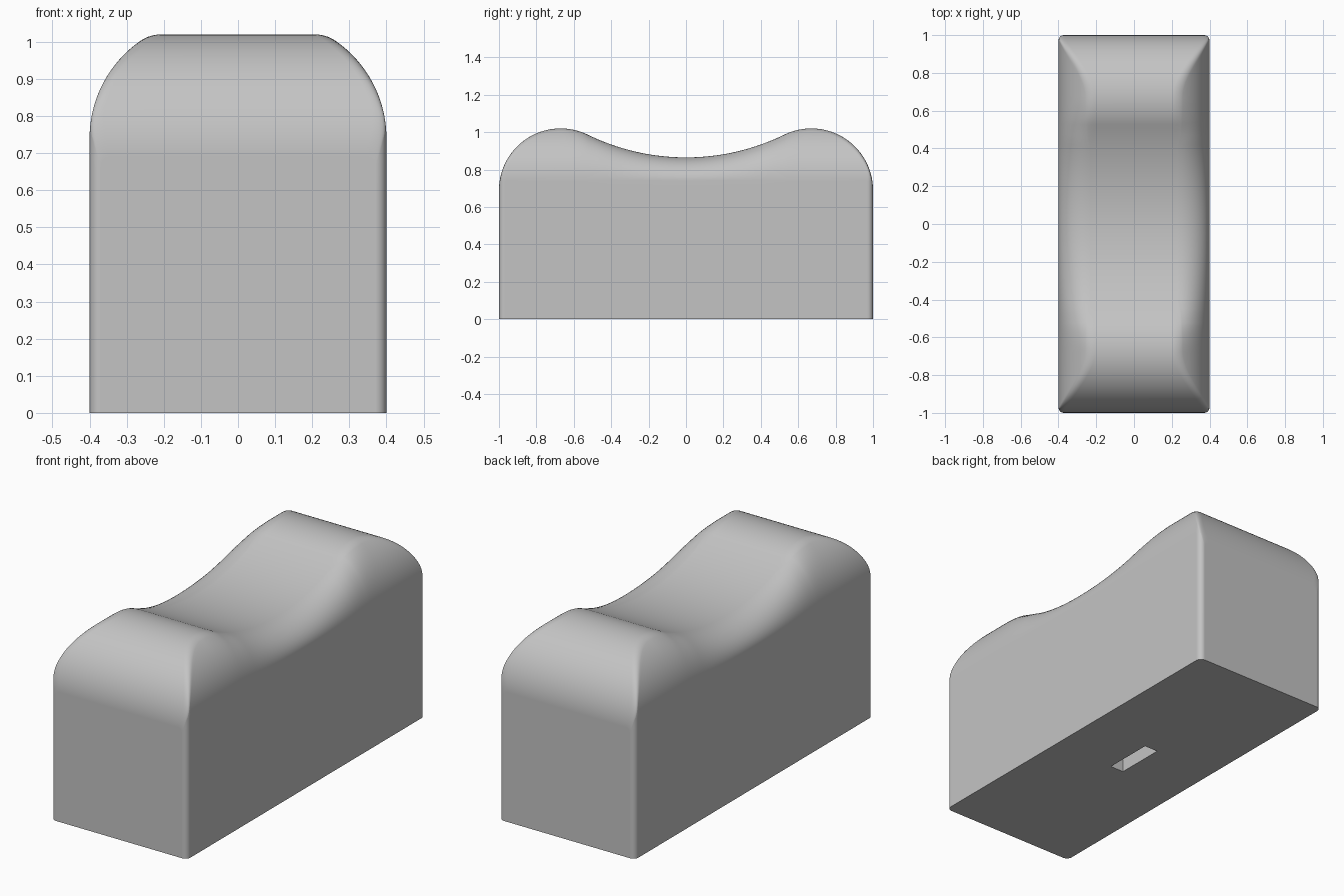
import bpy, bmesh, math

cube = bpy.data.objects.get("Cube")
if cube:
    bpy.data.objects.remove(cube, do_unlink=True)

HALF_W, SHOULDER, SIDE_R = 0.4, 0.74, 0.32     # block half width, start and radius of side rounding
END_R, END_Y, END_Z = 0.33, 0.67, 0.69         # crest circle
DIP_R, DIP_Z = 1.196, 0.865                    # saddle circle
JOIN_Y = 0.525                                 # where crest meets saddle
SOFT = 0.03                                    # corner softening
ARC_N, SOFT_N = 16, 6

grey = bpy.data.materials.new("plain grey")
grey.use_nodes = True
grey.diffuse_color = (0.55, 0.55, 0.55, 1)
grey.node_tree.nodes["Principled BSDF"].inputs["Base Color"].default_value = grey.diffuse_color


def top_profile():
    """Centre line of the top for y >= 0, as (y, z)."""
    pts = [(JOIN_Y * i / 20, DIP_Z + DIP_R - math.sqrt(DIP_R**2 - (JOIN_Y * i / 20)**2))
           for i in range(20)]
    start = math.acos((JOIN_Y - END_Y) / END_R)
    for i in range(47):
        a = start * (1 - i / 46)
        pts.append((END_Y + END_R * math.cos(a), END_Z + END_R * math.sin(a)))
    return pts


def half_section(y, top):
    """Right half outline from the base up to the top centre, as (x, z)."""
    y = abs(y)
    w = HALF_W
    if y > 1 - SOFT:
        w += math.sqrt(max(0, SOFT**2 - (y - 1 + SOFT)**2)) - SOFT
    h = max(0, top - SHOULDER)
    sharp = math.asin(min(1, h / SIDE_R))
    full, inset = sharp, SIDE_R * (1 - math.cos(sharp))
    if y < END_Y:
        # the rounding turns fully tangent towards the middle of the saddle
        crest = math.asin((END_Z + END_R - SHOULDER) / SIDE_R)
        t = min(1, max(0, (y - 0.42) / (END_Y - 0.42)))
        t = t * t * (3 - 2 * t)
        full = math.pi / 2 + (crest - math.pi / 2) * t
        inset = SIDE_R * (1 - math.cos(crest))

    def side_x(z):
        if h < 1e-5 or z <= SHOULDER:
            return w
        a = math.asin(min(1, (z - SHOULDER) / h * math.sin(full)))
        return w - inset * (1 - math.cos(a)) / (1 - math.cos(full))

    # side wall and rounded shoulder
    end_z = top - SOFT * math.cos(full)
    base_z = min(SHOULDER, end_z)
    rise = max(0, end_z - SHOULDER)
    end_a = math.asin(min(1, rise / h * math.sin(full))) if h > 1e-5 else 0
    pts = [(w, 0), (w, base_z * 0.9)]
    for i in range(ARC_N + 1):
        a = end_a * i / ARC_N
        z = base_z + (h * math.sin(a) / math.sin(full) if h > 1e-5 else 0)
        pts.append((side_x(z), z))
    # softened corner into the flat top
    p, c = pts[-1], (side_x(top), top)
    q = (c[0] - SOFT, top)
    for i in range(1, SOFT_N + 1):
        t = i / SOFT_N
        pts.append(tuple((1 - t)**2 * p[k] + 2 * t * (1 - t) * c[k] + t * t * q[k] for k in (0, 1)))
    return pts


# Block body: cross-sections lofted from front to back
half = top_profile()
stations = [(-y, z) for y, z in reversed(half[1:])] + half
bm = bmesh.new()
rings = []
for y, z in stations:
    side = half_section(y, z)
    outline = side + [(-x, zz) for x, zz in reversed(side)]
    rings.append([bm.verts.new((x, y, zz)) for x, zz in outline])
for a, b in zip(rings, rings[1:]):
    for i in range(len(a) - 1):
        bm.faces.new((a[i], a[i + 1], b[i + 1], b[i]))
bm.faces.new(rings[0])
bm.faces.new(rings[-1])
bm.faces.new([r[0] for r in rings] + [r[-1] for r in reversed(rings)])
bmesh.ops.remove_doubles(bm, verts=bm.verts, dist=1e-5)
bmesh.ops.recalc_face_normals(bm, faces=bm.faces)
mesh = bpy.data.meshes.new("saddle_block")
bm.to_mesh(mesh)
bm.free()
mesh.materials.append(grey)
block = bpy.data.objects.new("saddle_block", mesh)
bpy.context.collection.objects.link(block)

# Small slot in the underside
bpy.ops.mesh.primitive_cube_add(size=1)
cutter = bpy.context.object
cutter.name = "slot_cutter"
cutter.scale = (0.08, 0.27, 0.4)
cutter.hide_render = True
cutter.data.materials.append(grey)

bpy.ops.object.select_all(action='DESELECT')
block.select_set(True)
bpy.context.view_layer.objects.active = block
cut = block.modifiers.new("slot", 'BOOLEAN')
cut.operation, cut.solver, cut.object = 'DIFFERENCE', 'EXACT', cutter
bpy.ops.object.modifier_apply(modifier=cut.name)
bpy.data.objects.remove(cutter, do_unlink=True)

bpy.ops.object.shade_smooth_by_angle(angle=math.radians(35))
weighted = block.modifiers.new("even_shading", 'WEIGHTED_NORMAL')
weighted.keep_sharp = True
